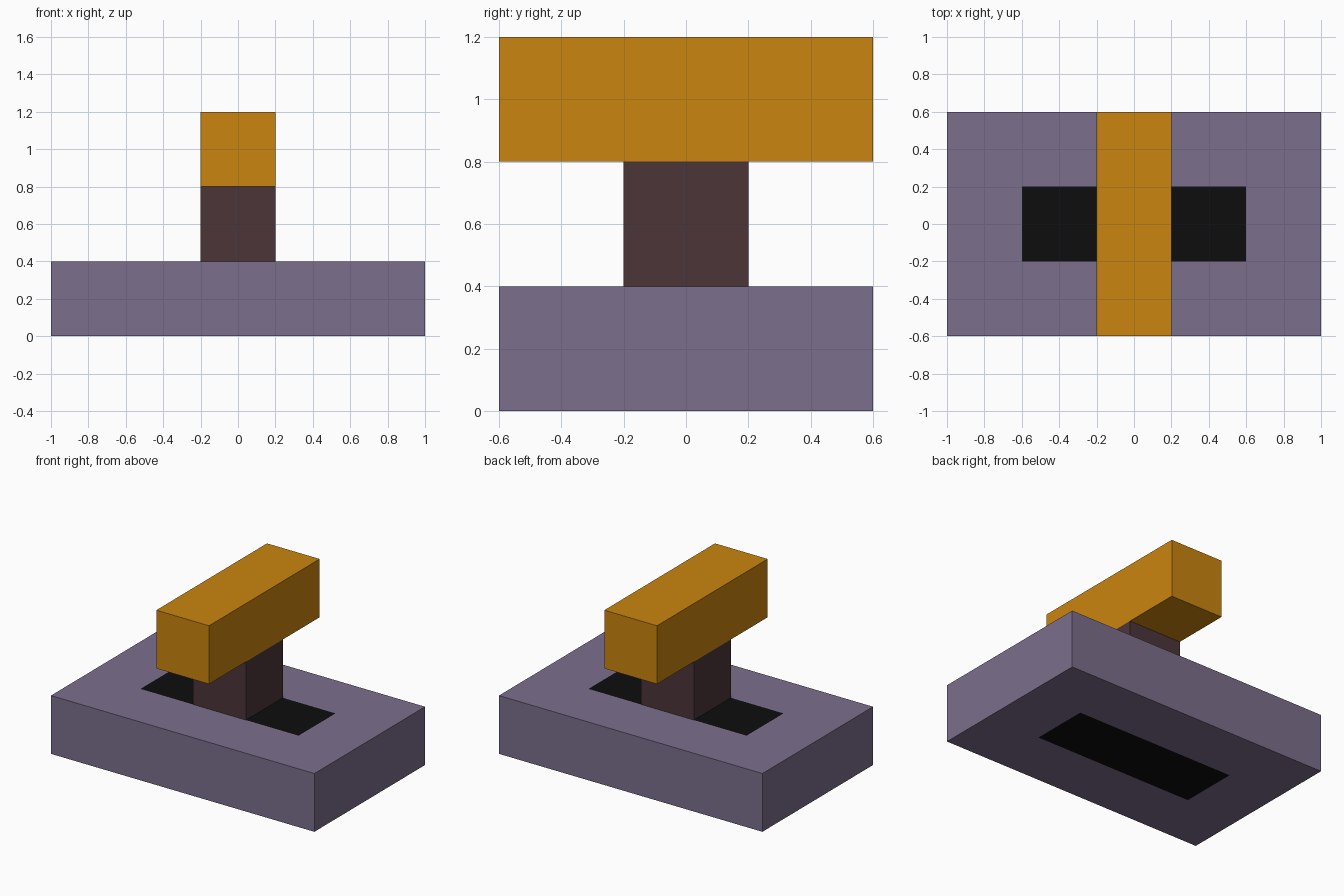
import bpy, bmesh
from mathutils import Vector

if "Cube" in bpy.data.objects:
    bpy.data.objects.remove(bpy.data.objects["Cube"])


def material(name, rgb):
    """Flat colour given as 0-255 sRGB, stored linear."""
    def linear(v):
        v /= 255
        return v / 12.92 if v <= 0.04045 else ((v + 0.055) / 1.055) ** 2.4
    m = bpy.data.materials.new(name)
    m.diffuse_color = (*[linear(c) for c in rgb], 1)
    m.use_nodes = True
    m.node_tree.nodes["Principled BSDF"].inputs["Base Color"].default_value = m.diffuse_color
    return m


purple = material("dusty purple", (123, 110, 140))
black = material("black", (13, 13, 13))
brown = material("dark brown", (75, 53, 57))
orange = material("orange", (202, 133, 14))


def box(name, size, bottom, mats, patch=None):
    """Box centred on the z axis; patch = half sizes of a painted area on top and bottom."""
    bm = bmesh.new()
    bmesh.ops.create_cube(bm, size=1)
    bmesh.ops.scale(bm, vec=Vector(size), verts=bm.verts)
    bmesh.ops.translate(bm, vec=(0, 0, bottom + size[2] / 2), verts=bm.verts)
    if patch:
        for axis in (0, 1):
            for sign in (-1, 1):
                n = Vector((0, 0, 0))
                n[axis] = 1
                bmesh.ops.bisect_plane(bm, geom=bm.verts[:] + bm.edges[:] + bm.faces[:],
                                       plane_co=n * sign * patch[axis], plane_no=n)
        bm.normal_update()
        for f in bm.faces:
            c = f.calc_center_median()
            if abs(f.normal.z) > 0.9 and abs(c.x) < patch[0] and abs(c.y) < patch[1]:
                f.material_index = 1
    mesh = bpy.data.meshes.new(name)
    bm.to_mesh(mesh)
    bm.free()
    for m in mats:
        mesh.materials.append(m)
    obj = bpy.data.objects.new(name, mesh)
    bpy.context.collection.objects.link(obj)
    return obj


# Wide slab with a black rectangle on its top and underside
box("base", (2.0, 1.2, 0.4), 0, [purple, black], patch=(0.6, 0.2))
# Square post
box("post", (0.4, 0.4, 0.4), 0.4, [brown])
# Crossbar running front to back
box("handle_bar", (0.4, 1.2, 0.4), 0.8, [orange])
